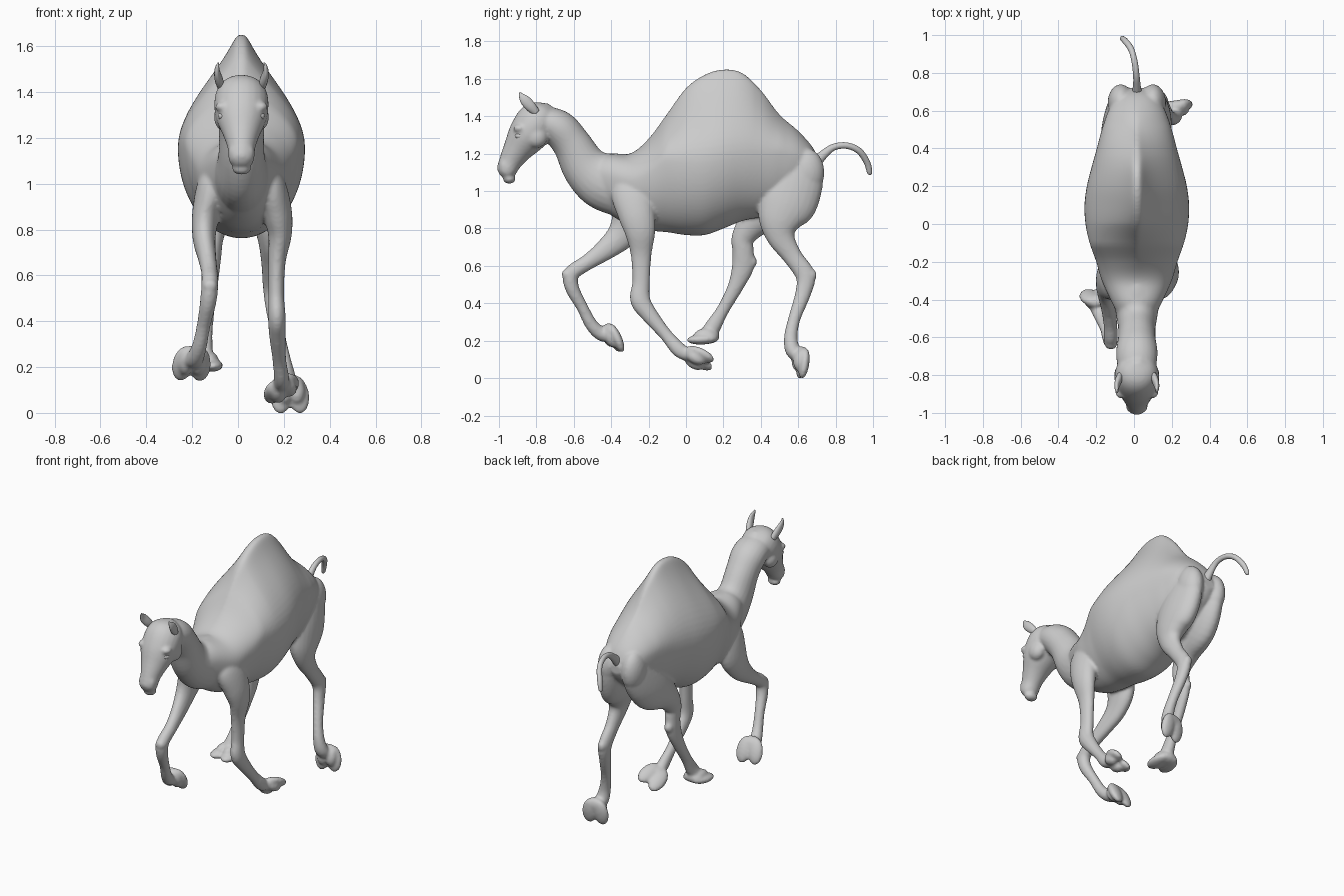
import bpy, bmesh
from math import sin, cos, pi
from mathutils import Vector, Matrix

CX = 0.015  # slight sideways offset of the trunk
X, Y, Z = Vector((1, 0, 0)), Vector((0, 1, 0)), Vector((0, 0, 1))


def catmull(a, b, c, d, t):
    return [0.5 * (2*q + (r-p)*t + (2*p-5*q+4*r-s)*t*t + (3*q-p-3*r+s)*t**3)
            for p, q, r, s in zip(a, b, c, d)]


def refine(rows, steps=5):
    out = []
    for i in range(len(rows) - 1):
        quad = [rows[max(i-1, 0)], rows[i], rows[i+1], rows[min(i+2, len(rows)-1)]]
        out += [catmull(*quad, k / steps) for k in range(steps)]
    return out + [list(rows[-1])]


def skin(bm, rings):
    loops = [[bm.verts.new(p) for p in ring] for ring in rings]
    n = len(loops[0])
    for a, b in zip(loops, loops[1:]):
        for i in range(n):
            bm.faces.new((a[i], a[(i+1) % n], b[(i+1) % n], b[i]))
    bm.faces.new(loops[0][::-1])
    bm.faces.new(loops[-1])


def tube(bm, rows, n=24):
    """Loft of ellipses; each row is x, y, z, half width, half depth."""
    rows = refine(rows)
    pts = [Vector(r[:3]) for r in rows]
    rings = []
    for i, r in enumerate(rows):
        t = (pts[min(i+1, len(pts)-1)] - pts[max(i-1, 0)]).normalized()
        side = (X - t * t.x).normalized()
        up = side.cross(t)
        w, h = max(r[3], .003), max(r[4], .003)
        rings.append([pts[i] + side*w*cos(2*pi*k/n) + up*h*sin(2*pi*k/n) for k in range(n)])
    skin(bm, rings)


def blob(bm, center, radii, axes=(X, Y, Z)):
    m = Matrix([a * r for a, r in zip(axes, radii)]).transposed().to_4x4()
    m.translation = center
    bmesh.ops.create_uvsphere(bm, u_segments=24, v_segments=14, radius=1, matrix=m)


def foot(bm, sole, toe, normal):
    """Two-toed pad: sole centre, toe direction and outward sole direction."""
    n = Vector(normal).normalized()
    t = Vector(toe)
    t = (t - n * t.dot(n)).normalized()
    s = t.cross(n)
    c = Vector(sole) - n * .024
    for sg in (-1, 1):
        tt = (t + s * sg * .13).normalized()
        blob(bm, c + s*sg*.036 + t*.008, (.05, .084, .028), (tt.cross(n), tt, n))
        blob(bm, c + s*sg*.028 - n*.022 - t*.005, (.036, .058, .036), (s, t, n))
    blob(bm, c - n*.012 - t*.03, (.066, .052, .036), (s, t, n))


def finish(name, bm, remesh=False):
    bmesh.ops.recalc_face_normals(bm, faces=bm.faces)
    me = bpy.data.meshes.new(name)
    bm.to_mesh(me)
    bm.free()
    ob = bpy.data.objects.new(name, me)
    bpy.context.collection.objects.link(ob)
    for f in me.polygons:
        f.use_smooth = True
    if remesh:
        r = ob.modifiers.new("union", 'REMESH')
        r.mode, r.voxel_size, r.use_smooth_shade = 'VOXEL', .009, True
        s = ob.modifiers.new("soften", 'SMOOTH')
        s.factor, s.iterations = .5, 6
    return ob


bm = bmesh.new()

# trunk with hump: y, top, bottom, half width, hump sharpness
trunk = [(-.52, 1.17, .98, .08, 1), (-.42, 1.20, .885, .13, 1), (-.3, 1.20, .815, .185, 1),
         (-.2, 1.28, .79, .215, 1.2), (-.1, 1.415, .78, .25, 1.6), (0, 1.55, .765, .272, 2.2),
         (.1, 1.622, .765, .277, 2.5), (.2, 1.65, .80, .265, 2.5), (.3, 1.632, .84, .24, 2.4),
         (.4, 1.54, .86, .212, 2), (.5, 1.41, .88, .185, 1.5), (.6, 1.322, .95, .15, 1.2),
         (.68, 1.23, 1.02, .10, 1), (.72, 1.14, 1.08, .04, 1)]
rings = []
for y, top, bot, w, p in refine(trunk):
    mid = bot + .62 * (min(top, 1.4) - bot)
    cap = .27 * min(1, max(0, p - 1) / 1.2)
    ring = []
    for k in range(80):
        c, s = cos(2*pi*k/80), sin(2*pi*k/80)
        a = abs(c)
        f = (1 - cap) * a**(1 + (p-1)*2) + cap * a**.75 if s > 0 else a
        ring.append((CX + w * f * (1 if c > 0 else -1), y,
                     mid + s * (top - mid if s > 0 else mid - bot)))
    rings.append(ring)
skin(bm, rings)

# neck and head
tube(bm, [(CX, -.34, 1.03, .13, .17), (CX, -.45, 1.06, .115, .155), (CX, -.54, 1.13, .10, .125),
          (CX, -.61, 1.25, .10, .103), (CX, -.68, 1.335, .11, .098), (CX, -.76, 1.37, .10, .08),
          (CX, -.82, 1.37, .07, .05)])
tube(bm, [(CX, -.72, 1.455, .02, .02), (CX, -.745, 1.425, .085, .075), (CX, -.79, 1.375, .116, .112),
          (CX, -.85, 1.295, .113, .105), (CX, -.905, 1.215, .08, .077), (CX, -.94, 1.155, .06, .061),
          (CX, -.965, 1.10, .054, .05), (CX, -.978, 1.075, .025, .02)])
# brow ridges, cheeks, nostrils and lower lip
for s in (-1, 1):
    blob(bm, Vector((CX + s*.085, -.89, 1.335)), (.03, .034, .022))
    blob(bm, Vector((CX + s*.075, -.80, 1.29)), (.045, .06, .06))
    blob(bm, Vector((CX + s*.024, -.974, 1.135)), (.032, .024, .038))
blob(bm, Vector((CX, -.945, 1.065)), (.042, .034, .026))

# front right leg, planted back under the chest
tube(bm, [(.12, -.30, 1.10, .03, .05), (.14, -.29, 1.0, .065, .11), (.17, -.265, .88, .065, .10),
          (.183, -.245, .78, .052, .082), (.17, -.24, .66, .038, .056), (.167, -.24, .52, .034, .047),
          (.17, -.245, .42, .038, .054), (.172, -.20, .345, .037, .045), (.18, -.11, .235, .03, .034),
          (.19, -.035, .15, .034, .04), (.185, .03, .115, .04, .03)])
foot(bm, (.175, .075, .13), (.1, .8, -.35), (-.45, .42, .7))

# front left leg, knee raised
tube(bm, [(-.09, -.30, 1.10, .03, .05), (-.11, -.29, 1.0, .065, .11), (-.14, -.29, .87, .06, .11),
          (-.148, -.345, .765, .05, .08), (-.135, -.44, .68, .04, .056), (-.125, -.53, .617, .036, .042),
          (-.123, -.61, .56, .037, .042), (-.13, -.61, .485, .036, .038), (-.15, -.555, .38, .03, .031),
          (-.17, -.505, .285, .033, .034), (-.19, -.45, .235, .04, .038), (-.2, -.40, .225, .045, .03)])
blob(bm, Vector((-.122, -.638, .555)), (.033, .027, .03))
foot(bm, (-.205, -.36, .232), (-.1, .4, -.9), (-.15, .9, .4))

# rear right leg, stretched back
tube(bm, [(.07, .59, 1.24, .03, .06), (.09, .59, 1.16, .06, .13), (.10, .58, 1.06, .078, .155),
          (.115, .54, .94, .083, .16), (.13, .505, .84, .07, .12), (.138, .51, .75, .05, .075),
          (.14, .57, .65, .038, .052), (.145, .638, .548, .036, .052), (.155, .625, .45, .033, .042),
          (.18, .58, .32, .03, .033), (.20, .56, .22, .034, .036), (.212, .57, .15, .042, .04),
          (.22, .60, .11, .04, .03)])
blob(bm, Vector((.145, .672, .55)), (.028, .027, .035))
foot(bm, (.222, .65, .083), (.04, -.16, -1), (-.15, 1, -.16))

# rear left leg, swinging forward
tube(bm, [(-.04, .59, 1.24, .03, .06), (-.06, .59, 1.16, .06, .13), (-.07, .57, 1.06, .078, .155),
          (-.09, .49, .94, .083, .15), (-.11, .37, .84, .07, .09), (-.115, .305, .75, .05, .062),
          (-.115, .305, .68, .042, .057), (-.12, .305, .60, .037, .06), (-.13, .265, .49, .033, .042),
          (-.14, .2, .37, .03, .034), (-.145, .15, .285, .035, .042), (-.15, .12, .235, .045, .045)])
blob(bm, Vector((-.12, .35, .622)), (.028, .03, .035))
foot(bm, (-.15, .10, .184), (-.1, -1, -.05), (0, .05, -1))

# buttock cushions either side of the tail
for s in (-1, 1):
    blob(bm, Vector((CX + s*.085, .64, 1.1)), (.07, .10, .13))
finish("body", bm, True)

# ears
for s, name in ((-1, "left_ear"), (1, "right_ear")):
    bm = bmesh.new()
    tube(bm, [(CX + s*.088, -.80, 1.42, .016, .02), (CX + s*.098, -.83, 1.452, .018, .028),
              (CX + s*.106, -.86, 1.485, .013, .027), (CX + s*.105, -.88, 1.51, .008, .015),
              (CX + s*.1, -.888, 1.528, .003, .003)], 16)
    finish(name, bm)

# eyes
bm = bmesh.new()
for s in (-1, 1):
    blob(bm, Vector((CX + s*.083, -.888, 1.295)), (.02, .026, .018))
finish("eyes", bm)

# tail
bm = bmesh.new()
tube(bm, [(.015, .68, 1.14, .03, .035), (.015, .735, 1.195, .02, .024), (.012, .79, 1.235, .017, .018),
          (.003, .86, 1.243, .016, .017), (-.015, .925, 1.215, .016, .017),
          (-.045, .967, 1.155, .016, .017), (-.062, .982, 1.10, .012, .014),
          (-.066, .984, 1.086, .004, .004)], 16)
finish("tail", bm)
